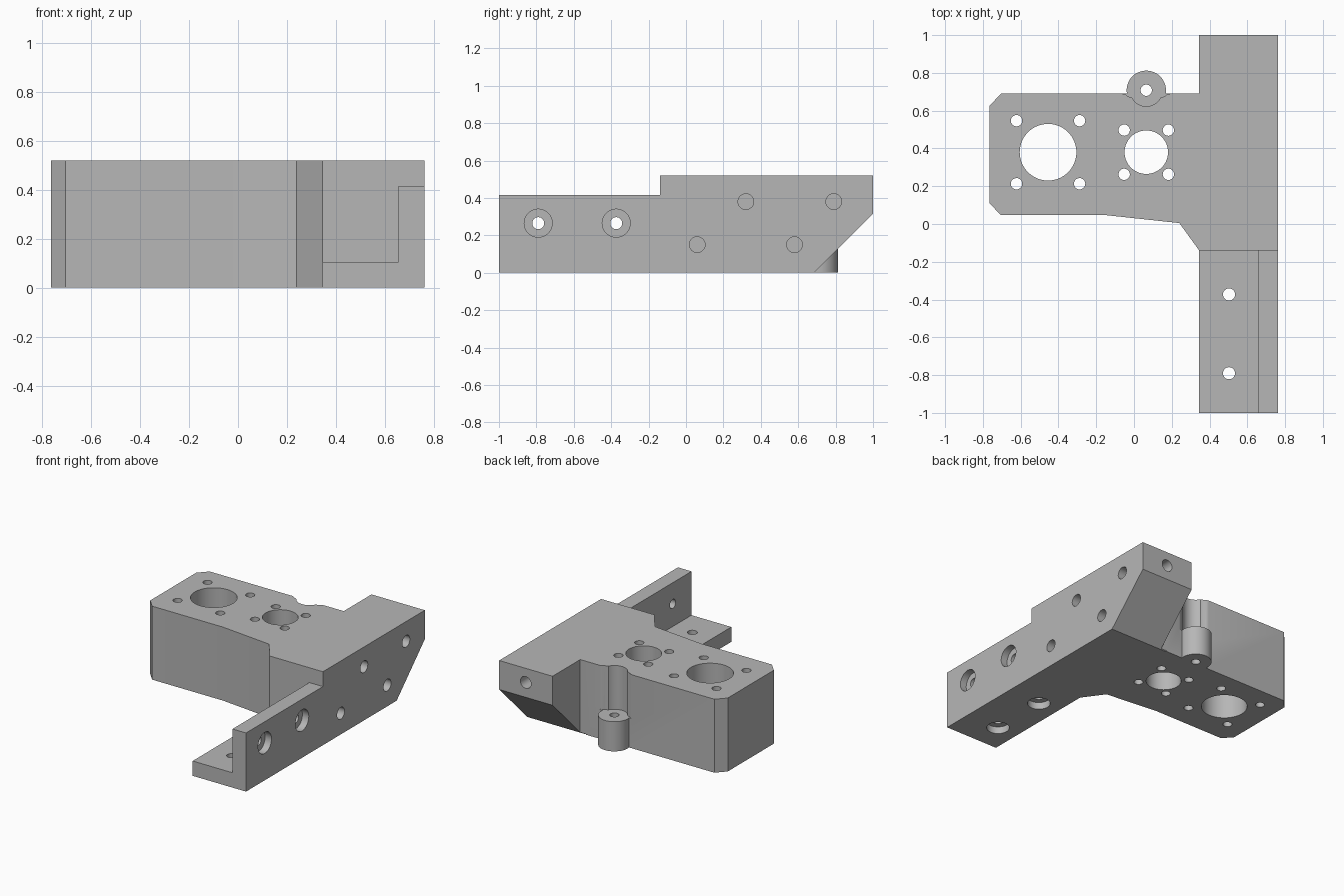
import bpy, bmesh, math
from mathutils import Vector

if "Cube" in bpy.data.objects:
    bpy.data.objects.remove(bpy.data.objects["Cube"], do_unlink=True)

grey = bpy.data.materials.new("plain_grey")
grey.use_nodes = True
colour = (0.47, 0.47, 0.47, 1)
grey.diffuse_color = colour
grey.node_tree.nodes["Principled BSDF"].inputs["Base Color"].default_value = colour

TOP = 0.52


def prism(name, outline, axis, lo, hi):
    """Extrude a 2D outline along an axis; the outline uses the other two axes in order."""
    def place(p, t):
        c = list(p)
        c.insert("xyz".index(axis), t)
        return Vector(c)
    bm = bmesh.new()
    low = [bm.verts.new(place(p, lo)) for p in outline]
    high = [bm.verts.new(place(p, hi)) for p in outline]
    bm.faces.new(low)
    bm.faces.new(high)
    n = len(outline)
    for i in range(n):
        j = (i + 1) % n
        bm.faces.new((low[i], low[j], high[j], high[i]))
    bmesh.ops.recalc_face_normals(bm, faces=bm.faces)
    mesh = bpy.data.meshes.new(name)
    bm.to_mesh(mesh)
    bm.free()
    mesh.materials.append(grey)
    obj = bpy.data.objects.new(name, mesh)
    bpy.context.collection.objects.link(obj)
    return obj


def arc(cx, cy, r, start=0, end=360, steps=48):
    count = steps if end - start == 360 else steps + 1
    angles = [math.radians(start + (end - start) * i / steps) for i in range(count)]
    return [(cx + r * math.cos(a), cy + r * math.sin(a)) for a in angles]


def combine(target, tool, operation):
    mod = target.modifiers.new(operation, 'BOOLEAN')
    mod.operation, mod.solver, mod.object = operation, 'EXACT', tool
    bpy.context.view_layer.objects.active = target
    bpy.ops.object.modifier_apply(modifier=mod.name)
    bpy.data.objects.remove(tool, do_unlink=True)


def drill(centre, r, axis, lo, hi):
    steps = 64 if r > 0.1 else 32
    combine(bracket, prism("drill", arc(*centre, r, steps=steps), axis, lo, hi), 'DIFFERENCE')


# Main block with its rear extension
bracket = prism("mounting_bracket", [
    (-0.765, 0.11), (-0.705, 0.047), (-0.15, 0.047), (0.24, 0.005), (0.345, -0.14),
    (0.763, -0.14), (0.763, 1), (0.345, 1), (0.345, 0.69), (-0.705, 0.69), (-0.765, 0.625),
], "z", 0, TOP)

# Sloped underside of the rear extension
wedge = prism("wedge", [(0.685, 0), (0.685, -0.1), (1.1, -0.1), (1.1, 0.415), (1, 0.315)],
              "x", 0.3, 0.9)
combine(bracket, wedge, 'DIFFERENCE')

# L-shaped front arm
arm = prism("arm", [(0.345, 0), (0.763, 0), (0.763, 0.415), (0.657, 0.415),
                    (0.657, 0.105), (0.345, 0.105)], "y", -1, -0.14)
combine(bracket, arm, 'UNION')

# Screw lug with a rounded recess above it
LUG = (0.065, 0.708)
LUG_TOP = 0.21
scoop = ([(-0.062, 0.75), (-0.062, 0.69), (-0.045, 0.686), (-0.032, 0.676)]
         + arc(*LUG, 0.085, 208, 332, 24)
         + [(0.162, 0.676), (0.175, 0.686), (0.192, 0.69), (0.192, 0.75)])
combine(bracket, prism("recess", scoop, "z", LUG_TOP, TOP + 0.1), 'DIFFERENCE')
combine(bracket, prism("lug", arc(*LUG, 0.104), "z", 0, LUG_TOP), 'UNION')
drill(LUG, 0.03, "z", -0.1, TOP)

# Two large bores, each ringed by four screw holes
for x, radius, offset in ((-0.455, 0.15, 0.167), (0.065, 0.115, 0.117)):
    drill((x, 0.38), radius, "z", -0.1, TOP + 0.1)
    for sx in (-1, 1):
        for sy in (-1, 1):
            drill((x + sx * offset, 0.38 + sy * offset), 0.03, "z", -0.1, TOP + 0.1)

# Counterbored holes through the arm floor and wall
for y in (-0.79, -0.373):
    drill((0.503, y), 0.032, "z", -0.1, 0.2)
    drill((0.503, y), 0.075, "z", -0.1, 0.05)
    drill((y, 0.265), 0.032, "x", 0.6, 0.9)
    drill((y, 0.265), 0.075, "x", 0.713, 0.9)

# Blind holes in the side and rear faces
for y, z in ((0.06, 0.15), (0.32, 0.38), (0.58, 0.15), (0.79, 0.38)):
    drill((y, z), 0.042, "x", 0.56, 0.9)
drill((0.555, 0.42), 0.042, "y", 0.85, 1.1)

# Smooth the round walls, keep the machined edges crisp
bpy.ops.object.select_all(action='DESELECT')
bracket.select_set(True)
bpy.context.view_layer.objects.active = bracket
bpy.ops.object.shade_smooth_by_angle(angle=math.radians(25))
